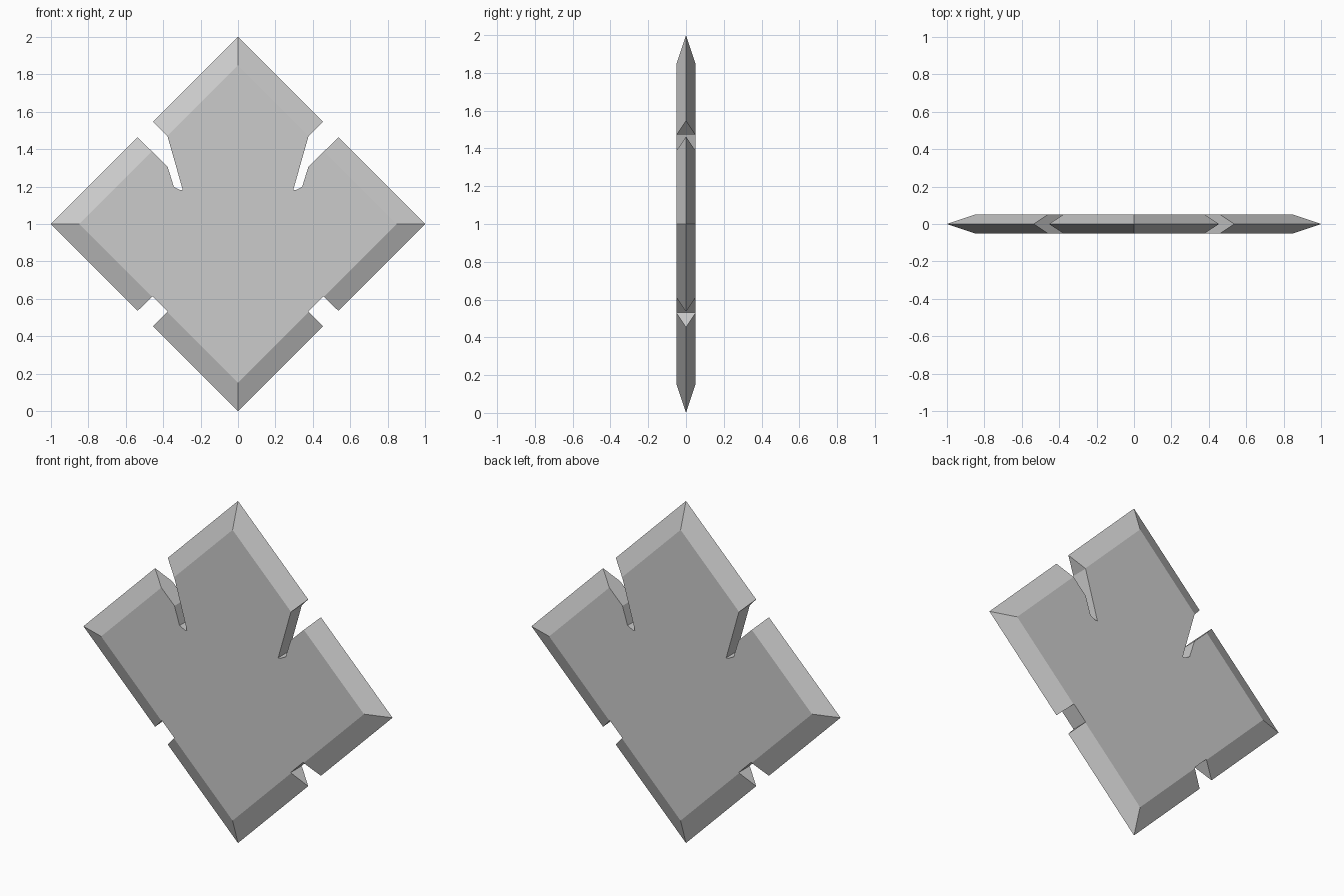
import bpy
import bmesh

if "Cube" in bpy.data.objects:
    bpy.data.objects.remove(bpy.data.objects["Cube"])

T = 0.05  # half thickness


def new_object(name, bm):
    bmesh.ops.recalc_face_normals(bm, faces=bm.faces)
    mesh = bpy.data.meshes.new(name)
    bm.to_mesh(mesh)
    bm.free()
    obj = bpy.data.objects.new(name, mesh)
    bpy.context.collection.objects.link(obj)
    return obj


def loft(name, rings):
    """Closed solid through equal-sized rings of points."""
    bm = bmesh.new()
    loops = [[bm.verts.new(p) for p in ring] for ring in rings]
    n = len(loops[0])
    for a, b in zip(loops, loops[1:]):
        for i in range(n):
            j = (i + 1) % n
            bm.faces.new((a[i], a[j], b[j], b[i]))
    bm.faces.new(loops[0])
    bm.faces.new(loops[-1][::-1])
    return new_object(name, bm)


def diamond(r, y):
    return [(r, y, 1), (0, y, 1 + r), (-r, y, 1), (0, y, 1 - r)]


# Diamond plate, bevelled on both sides to a sharp rim
plate = loft("diamond_plate", [diamond(0.85, -T), diamond(1, 0), diamond(0.85, T)])

# Long hooked slot in each upper edge, short square notch in each lower edge
slot = [(0.615, 1.705), (0.377, 1.47), (0.295, 1.181), (0.308, 1.181),
        (0.343, 1.199), (0.376, 1.305), (0.695, 1.62)]
notch = [(0.615, 0.46), (0.457, 0.613), (0.376, 0.532), (0.534, 0.374)]

for part, profile in (("slot", slot), ("notch", notch)):
    for side, s in (("right", 1), ("left", -1)):
        rings = [[(s * x, y, z) for x, z in profile] for y in (-0.2, 0.2)]
        cutter = loft(f"{part}_cutter_{side}", rings)
        cutter.hide_render = True
        cutter.hide_set(True)
        cut = plate.modifiers.new(f"{part}_{side}", "BOOLEAN")
        cut.operation = "DIFFERENCE"
        cut.solver = "EXACT"
        cut.object = cutter
